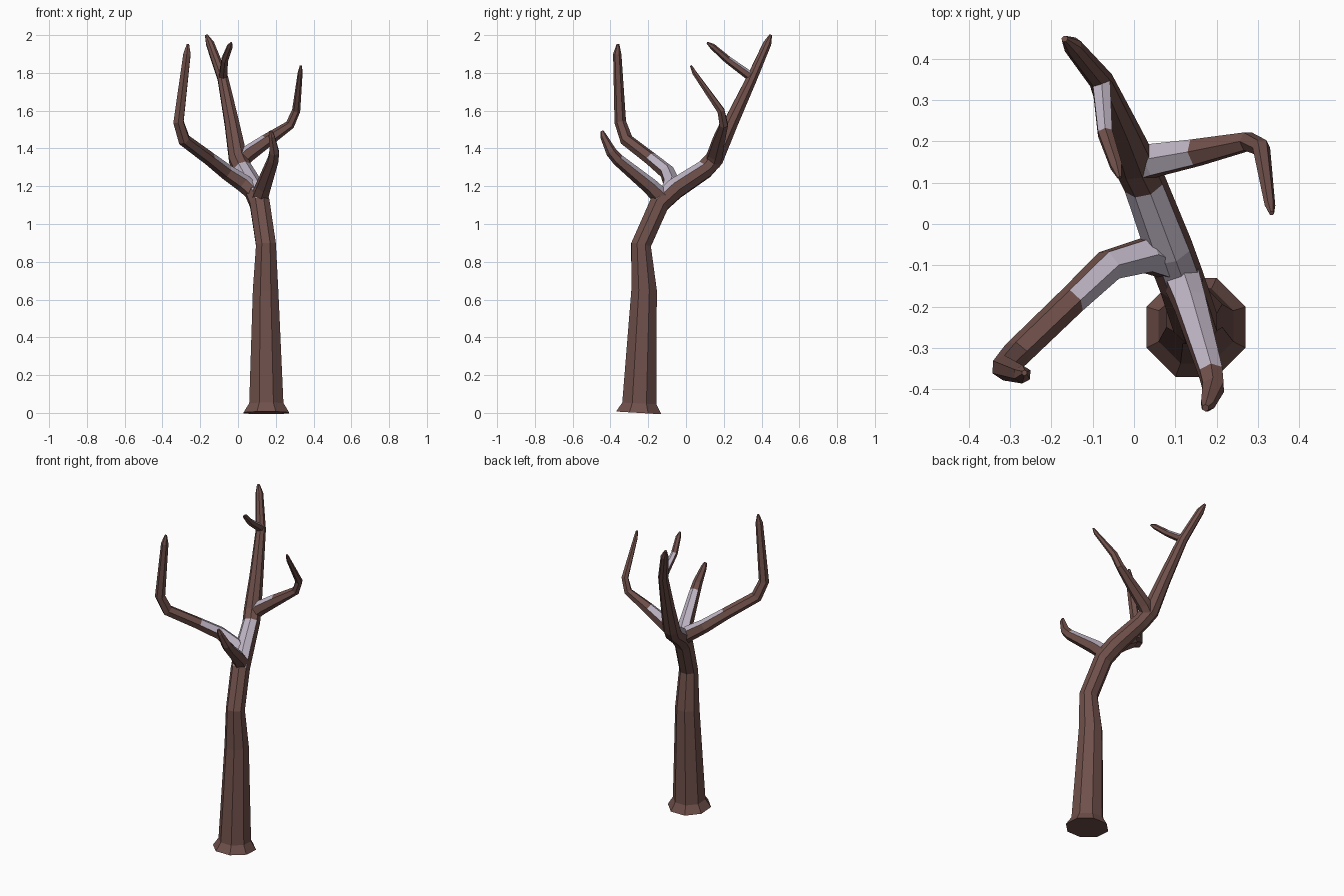
import bpy, bmesh, math
from mathutils import Vector


def material(name, rgb):
    m = bpy.data.materials.new(name)
    m.diffuse_color = (*rgb, 1)
    return m


BARK = material("bark brown", (0.16, 0.08, 0.069))
SNOW = material("snow lavender", (0.515, 0.456, 0.546))


def limb(name, path, sides, snowy=(), ref=(1, 0, 0), threshold=0.4):
    """Tapered faceted tube through (x, y, z, radius); snow lies on upward faces of snowy segments."""
    pts = [Vector(p[:3]) for p in path]
    dirs = [(b - a).normalized() for a, b in zip(pts, pts[1:])]
    bm = bmesh.new()
    rings = []
    side = Vector(ref)
    for i, p in enumerate(pts):
        t = (dirs[max(i - 1, 0)] + dirs[min(i, len(dirs) - 1)]).normalized()
        side = (side - t * side.dot(t)).normalized()
        other = t.cross(side)
        ring = []
        for k in range(sides):
            a = 2 * math.pi * (k + 0.5) / sides
            ring.append(bm.verts.new(p + path[i][3] * (side * math.cos(a) + other * math.sin(a))))
        rings.append(ring)
    for i, (lo, hi) in enumerate(zip(rings, rings[1:])):
        for k in range(sides):
            n = (k + 1) % sides
            f = bm.faces.new((lo[k], lo[n], hi[n], hi[k]))
            f.normal_update()
            if i in snowy and f.normal.z > threshold:
                f.material_index = 1
    bm.faces.new(rings[0][::-1])
    bm.faces.new(rings[-1])
    bmesh.ops.recalc_face_normals(bm, faces=bm.faces)
    mesh = bpy.data.meshes.new(name)
    bm.to_mesh(mesh)
    bm.free()
    mesh.materials.append(BARK)
    mesh.materials.append(SNOW)
    obj = bpy.data.objects.new(name, mesh)
    bpy.context.collection.objects.link(obj)
    return obj


# Trunk with flared foot, bending back into the main limb and its tip
limb("trunk", [
    (0.15, -0.25, 0, 0.13), (0.15, -0.247, 0.05, 0.098), (0.146, -0.222, 0.65, 0.073),
    (0.148, -0.238, 0.89, 0.057), (0.115, -0.14, 1.11, 0.057), (0.085, -0.06, 1.185, 0.058),
    (0.025, 0.1, 1.29, 0.052), (0.0, 0.15, 1.345, 0.052), (-0.032, 0.235, 1.53, 0.041),
    (-0.08, 0.348, 1.77, 0.03), (-0.148, 0.43, 1.955, 0.023), (-0.168, 0.448, 2.0, 0.008),
], 8, snowy=(4, 5))

# Twig near the top of the main limb
limb("upper_twig", [
    (-0.08, 0.35, 1.775, 0.025), (-0.07, 0.22, 1.87, 0.02),
    (-0.043, 0.14, 1.94, 0.016), (-0.035, 0.112, 1.96, 0.005),
], 6, snowy=(0,))

# Right branch, curling up and forward
limb("right_branch", [
    (0.0, 0.14, 1.32, 0.044), (0.05, 0.155, 1.37, 0.044), (0.15, 0.173, 1.44, 0.036),
    (0.275, 0.2, 1.525, 0.025), (0.308, 0.185, 1.6, 0.022),
    (0.329, 0.045, 1.8, 0.013), (0.333, 0.026, 1.838, 0.006),
], 6, snowy=(0, 1), ref=(0, 1, 0))

# Left branch, rising steeply at its end
limb("left_branch", [
    (0.10, -0.10, 1.15, 0.042), (0.03, -0.075, 1.215, 0.047), (-0.06, -0.1, 1.275, 0.041),
    (-0.15, -0.185, 1.345, 0.036), (-0.285, -0.315, 1.445, 0.035), (-0.315, -0.348, 1.54, 0.031),
    (-0.27, -0.364, 1.9, 0.022), (-0.265, -0.36, 1.953, 0.007),
], 6, snowy=(0, 1, 2), ref=(0, 1, 0))

# Short front branch
limb("front_branch", [
    (0.11, -0.12, 1.13, 0.05), (0.135, -0.19, 1.2, 0.043), (0.186, -0.36, 1.34, 0.032),
    (0.192, -0.395, 1.38, 0.029), (0.178, -0.437, 1.465, 0.018), (0.173, -0.445, 1.492, 0.009),
], 6, snowy=(0, 1))
